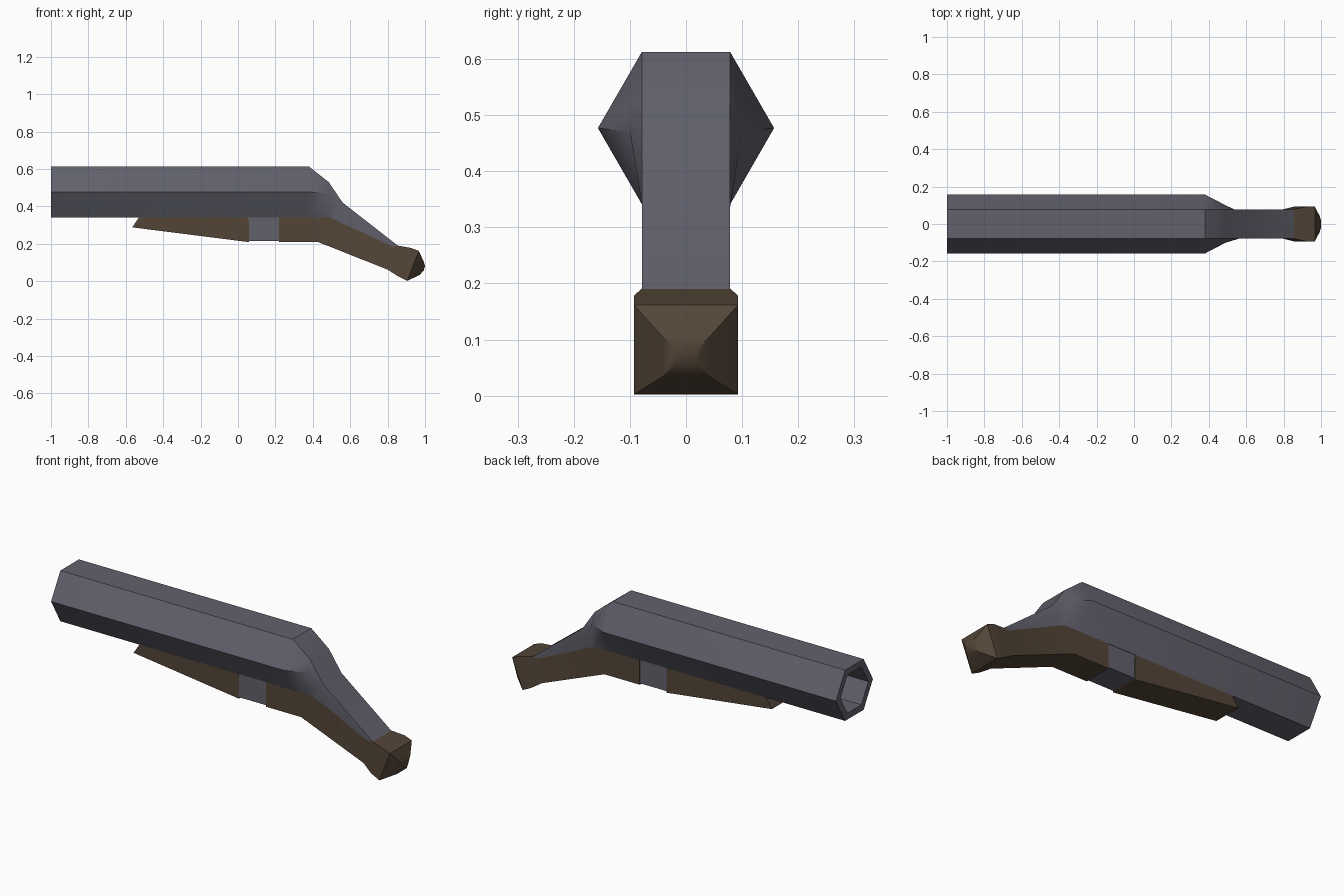
import bpy, bmesh, math

if "Cube" in bpy.data.objects:
    bpy.data.objects.remove(bpy.data.objects["Cube"])


def material(name, rgb):
    m = bpy.data.materials.new(name)
    m.diffuse_color = (*rgb, 1)
    m.use_nodes = True
    m.node_tree.nodes["Principled BSDF"].inputs["Base Color"].default_value = m.diffuse_color
    return m


STEEL = material("blue grey steel", (0.122, 0.120, 0.152))
WOOD = material("dark brown wood", (0.088, 0.060, 0.039))


def loft(name, rings, mat):
    """Skin a list of equal-length rings of points, closing both ends."""
    bm = bmesh.new()
    loops = [[bm.verts.new(p) for p in r] for r in rings]
    for a, b in zip(loops, loops[1:]):
        n = len(a)
        for i in range(n):
            bm.faces.new((a[i], a[(i + 1) % n], b[(i + 1) % n], b[i]))
    bm.faces.new(loops[0])
    bm.faces.new(loops[-1])
    bmesh.ops.recalc_face_normals(bm, faces=bm.faces[:])
    me = bpy.data.meshes.new(name)
    bm.to_mesh(me)
    bm.free()
    ob = bpy.data.objects.new(name, me)
    bpy.context.collection.objects.link(ob)
    me.materials.append(mat)
    bpy.ops.object.select_all(action='DESELECT')
    ob.select_set(True)
    bpy.context.view_layer.objects.active = ob
    bpy.ops.object.shade_smooth_by_angle(angle=math.radians(35))
    return ob


def hexagon(x, r, zc=0.477):
    return [(x, r * math.cos(math.radians(a)), zc + r * math.sin(math.radians(a)))
            for a in (60, 0, -60, -120, 180, 120)]


def hex_section(top, side, bottom):
    """Six points from (x, half width, z) at top, side and bottom."""
    half = [top, side, bottom]
    return [(x, w, z) for x, w, z in half] + [(x, -w, z) for x, w, z in half[::-1]]


def rect_section(top, bottom):
    return [(x, s * w, z) for (x, w, z), s in
            ((top, 1), (bottom, 1), (bottom, -1), (top, -1))]


def slab(name, profile, w, mat):
    """Extrude an x-z profile symmetrically across y."""
    return loft(name, [[(x, s * w, z) for x, z in profile] for s in (-1, 1)], mat)


# Hollow hexagonal barrel running into the tapering tang
W = 0.0787
loft("barrel", [
    hexagon(0.2, 0.118), hexagon(-1, 0.118), hexagon(-1, 0.157), hexagon(0.38, 0.157),
    hex_section((0.485, W, 0.53), (0.49, 0.10, 0.47), (0.49, W, 0.341)),
    hex_section((0.56, W, 0.42), (0.535, W, 0.385), (0.50, W, 0.336)),
    hex_section((0.855, W, 0.19), (0.845, W, 0.188), (0.83, W, 0.185)),
], STEEL)

# Wooden fore-end under the barrel
slab("fore_end", [(-0.53, 0.341), (0.05, 0.341), (0.06, 0.33), (0.06, 0.209),
                  (-0.565, 0.288)], W, WOOD)

# Steel block between the wooden parts
slab("trigger_block", [(0.055, 0.345), (0.225, 0.345), (0.225, 0.216), (0.055, 0.216)],
     W - 0.002, STEEL)

# Grip with flared pommel and domed cap
loft("grip", [
    rect_section((0.22, W, 0.341), (0.22, W, 0.209)),
    rect_section((0.49, W, 0.341), (0.43, W, 0.209)),
    rect_section((0.85, W, 0.191), (0.80, W, 0.062)),
    rect_section((0.925, 0.093, 0.178), (0.855, 0.093, 0.027)),
    rect_section((0.967, 0.093, 0.162), (0.905, 0.093, 0.002)),
    rect_section((0.993, 0.042, 0.105), (0.972, 0.042, 0.034)),
    rect_section((1.0, 0.018, 0.082), (0.993, 0.018, 0.058)),
], WOOD)
